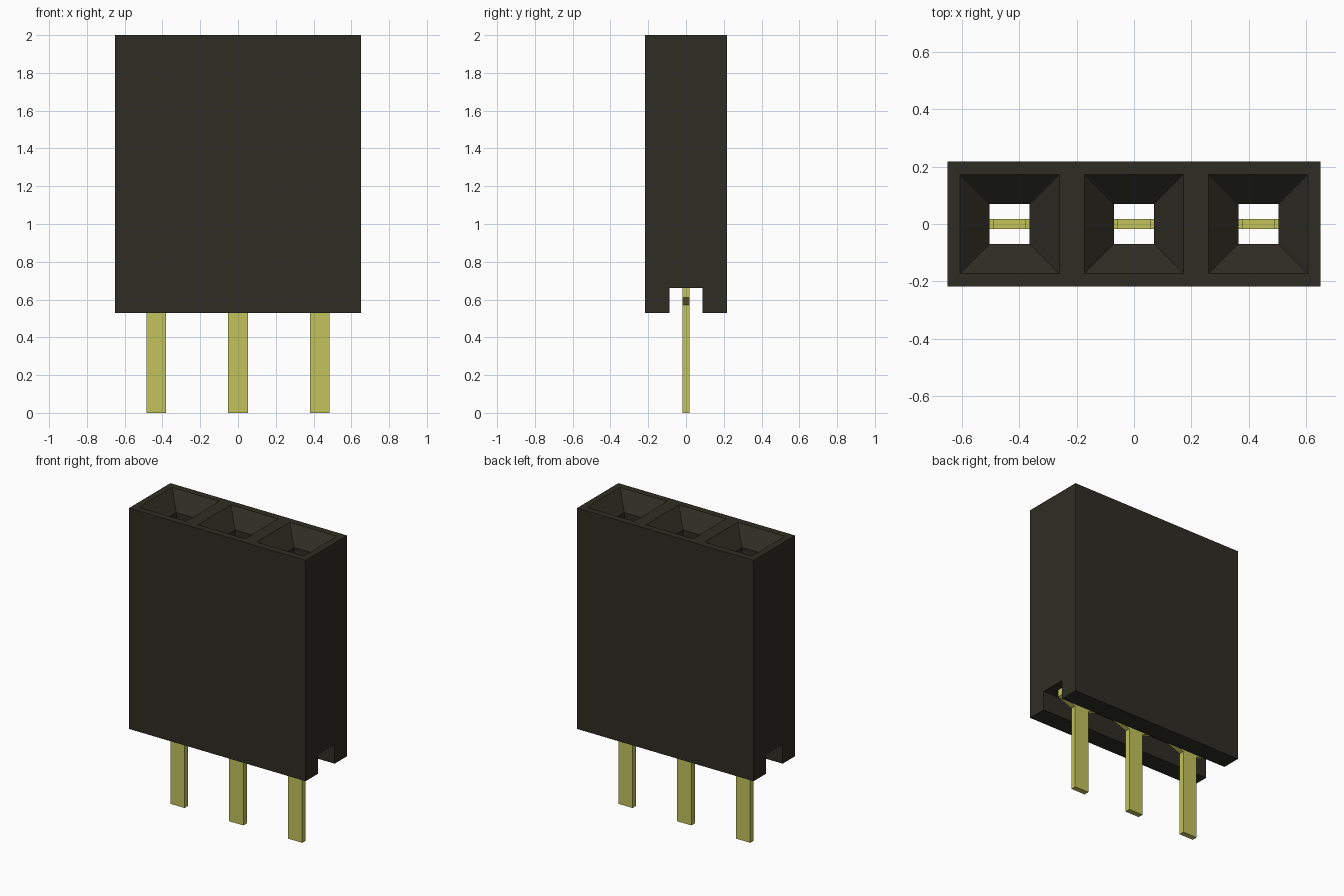
import bpy, bmesh

cube = bpy.data.objects.get("Cube")
if cube:
    bpy.data.objects.remove(cube, do_unlink=True)

PITCH = 0.433
HALF_X, HALF_Y = 0.65, 0.217
BASE_Z, SLOT_Z, TOP_Z = 0.53, 0.66, 2.0


def material(name, rgb):
    m = bpy.data.materials.new(name)
    m.diffuse_color = (*rgb, 1)
    m.use_nodes = True
    bsdf = next(n for n in m.node_tree.nodes if n.type == 'BSDF_PRINCIPLED')
    bsdf.inputs["Base Color"].default_value = (*rgb, 1)
    return m


black = material("black_plastic", (0.0270, 0.0257, 0.0175))
gold = material("gold_metal", (0.539, 0.539, 0.108))


def make_object(name, bm, mat):
    bmesh.ops.recalc_face_normals(bm, faces=bm.faces)
    mesh = bpy.data.meshes.new(name)
    bm.to_mesh(mesh)
    bm.free()
    mesh.materials.append(mat)
    obj = bpy.data.objects.new(name, mesh)
    bpy.context.collection.objects.link(obj)
    return obj


def loft(bm, rings, cx=0.0):
    """Stack rectangles given as (half x, half y, z) into a closed solid."""
    loops = [[bm.verts.new((cx + sx * hx, sy * hy, z))
              for sx, sy in ((-1, -1), (1, -1), (1, 1), (-1, 1))]
             for hx, hy, z in rings]
    for a, b in zip(loops, loops[1:]):
        for i in range(4):
            j = (i + 1) % 4
            bm.faces.new((a[i], a[j], b[j], b[i]))
    bm.faces.new(loops[0][::-1])
    bm.faces.new(loops[-1])


def cut(target, rings, cx=0.0):
    """Subtract a lofted solid from the target."""
    bm = bmesh.new()
    loft(bm, rings, cx)
    cutter = make_object("cutter", bm, black)
    cutter.hide_render = True
    mod = target.modifiers.new("cut", 'BOOLEAN')
    mod.operation = 'DIFFERENCE'
    mod.solver = 'EXACT'
    mod.object = cutter
    bpy.context.view_layer.objects.active = target
    bpy.ops.object.modifier_apply(modifier=mod.name)
    mesh = cutter.data
    bpy.data.objects.remove(cutter, do_unlink=True)
    bpy.data.meshes.remove(mesh)


# Housing block with a slot along its underside
bm = bmesh.new()
loft(bm, [(HALF_X, HALF_Y, BASE_Z), (HALF_X, HALF_Y, TOP_Z)])
housing = make_object("housing", bm, black)
cut(housing, [(1.0, 0.088, 0.4), (1.0, 0.088, SLOT_Z)])

# Sockets: funnel mouth leading to a square shaft
for i in (-1, 0, 1):
    cut(housing, [(0.07, 0.07, SLOT_Z - 0.05), (0.07, 0.07, TOP_Z - 0.1),
                  (0.173, 0.173, TOP_Z), (0.193, 0.193, TOP_Z + 0.02)], i * PITCH)

# Contacts: flat leg, sloped shoulder and forked top
half = [(0.0525, 0), (0.0525, 0.57), (0.16, 0.612), (0.16, 1.5),
        (0.055, 1.5), (0.055, 0.75)]
outline = half + [(-x, z) for x, z in reversed(half)]
for i, label in zip((-1, 0, 1), ("right", "middle", "left")):
    bm = bmesh.new()
    face = bm.faces.new([bm.verts.new((i * PITCH + x, -0.018, z)) for x, z in outline])
    new = bmesh.ops.extrude_face_region(bm, geom=[face])["geom"]
    bmesh.ops.translate(bm, vec=(0, 0.036, 0),
                        verts=[g for g in new if isinstance(g, bmesh.types.BMVert)])
    make_object("contact_pin_" + label, bm, gold)
